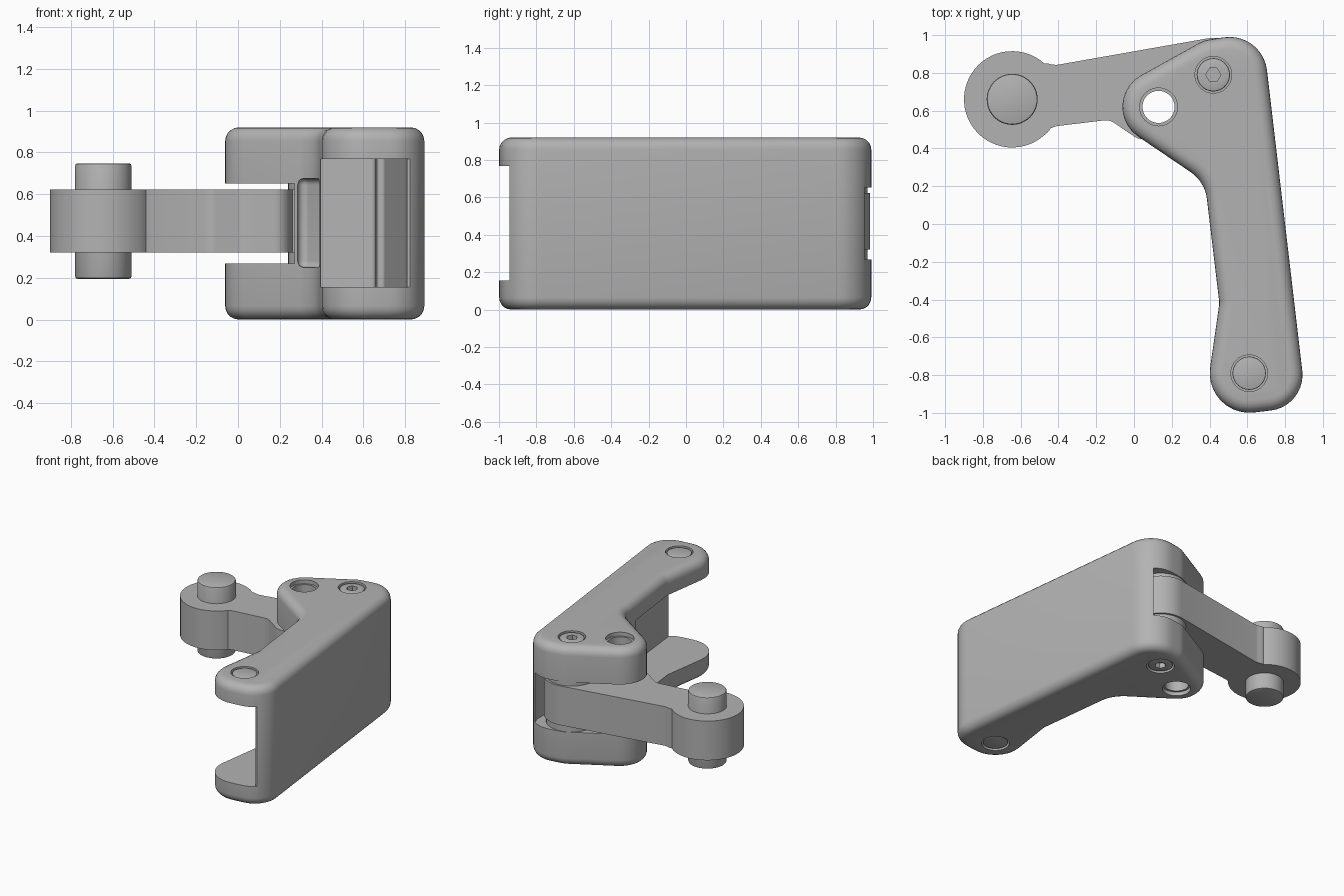
import bpy, bmesh
from math import sin, cos, tan, pi, radians
from mathutils import Vector

old = bpy.data.objects.get("Cube")
if old:
    bpy.data.objects.remove(old, do_unlink=True)

grey = bpy.data.materials.new("plain_grey")
grey.use_nodes = True
grey.diffuse_color = (0.45, 0.45, 0.45, 1)
grey.node_tree.nodes["Principled BSDF"].inputs["Base Color"].default_value = (0.45, 0.45, 0.45, 1)

HEIGHT = 0.92
MID = HEIGHT / 2


def rounded(corners, steps=10):
    """Replace every (x, y, radius) corner with a tangent arc."""
    out = []
    for i, (x, y, r) in enumerate(corners):
        p = Vector((x, y))
        if r == 0:
            out.append(p)
            continue
        a = (Vector(corners[i - 1][:2]) - p).normalized()
        b = (Vector(corners[(i + 1) % len(corners)][:2]) - p).normalized()
        half = a.angle(b) / 2
        centre = p + (a + b).normalized() * r / sin(half)
        start = p + a * r / tan(half) - centre
        end = p + b * r / tan(half) - centre
        sweep = start.angle(end)
        for k in range(steps + 1):
            t = k / steps
            out.append(centre + (start * sin((1 - t) * sweep) + end * sin(t * sweep)) / sin(sweep))
    return out


def circle(x, y, r, n=48, start=0, end=360):
    full = end - start == 360
    return [Vector((x + r * cos(radians(start + (end - start) * k / (n if full else n - 1))),
                    y + r * sin(radians(start + (end - start) * k / (n if full else n - 1)))))
            for k in range(n)]


def prism(name, points, low, high, bevel=0, segments=5):
    """Extrude an outline and soften its two rims."""
    bm = bmesh.new()
    base = bm.faces.new([bm.verts.new((p.x, p.y, low)) for p in points])
    up = bmesh.ops.extrude_face_region(bm, geom=[base])["geom"]
    bmesh.ops.translate(bm, vec=(0, 0, high - low),
                        verts=[v for v in up if isinstance(v, bmesh.types.BMVert)])
    bmesh.ops.recalc_face_normals(bm, faces=bm.faces)
    if bevel:
        rims = [e for e in bm.edges if abs(e.verts[0].co.z - e.verts[1].co.z) < 1e-5]
        bmesh.ops.bevel(bm, geom=rims, offset=bevel, segments=segments, profile=0.5, affect='EDGES')
    mesh = bpy.data.meshes.new(name)
    bm.to_mesh(mesh)
    bm.free()
    mesh.materials.append(grey)
    ob = bpy.data.objects.new(name, mesh)
    bpy.context.collection.objects.link(ob)
    return ob


def carve(ob, cutters):
    """Subtract the cutters, bake the result and drop the helpers."""
    for c in cutters:
        c.hide_render = True
        mod = ob.modifiers.new("cut", 'BOOLEAN')
        mod.operation, mod.solver, mod.object = 'DIFFERENCE', 'EXACT', c
    bpy.context.view_layer.update()
    done = ob.evaluated_get(bpy.context.evaluated_depsgraph_get())
    mesh = bpy.data.meshes.new_from_object(done)
    ob.modifiers.clear()
    ob.data = mesh
    for c in cutters:
        bpy.data.objects.remove(c, do_unlink=True)


PIVOT, HOLE = (0.42, 0.79), (0.13, 0.62)
FRONT_PIN, END_PIN = (0.61, -0.79), (-0.645, 0.66)

# Housing: one outline with soft rims
housing = prism("housing", rounded([
    (-0.234, 0.636, 0.19), (0.375, 0.224, 0.2), (0.452, -0.42, 0.15), (0.364, -1.03, 0.21),
    (0.913, -0.965, 0.19), (0.68, 1.02, 0.2), (0.37, 0.972, 0.18)]), 0, HEIGHT, 0.065)

# Front cavity that leaves two flanges and the side wall
cuts = [prism("cavity_cutter", rounded([
    (0.2, -1.1, 0), (1.0, -1.1, 0), (1.0, -0.945, 0), (0.81, -0.945, 0), (0.7, 0.06, 0.02),
    (0.665, 0.06, 0.01), (0.66, -0.02, 0.02), (0.2, 0.1, 0)]), 0.155, 0.768)]
# Back slot for the arm, and the relief on the slanted side
cuts.append(prism("slot_cutter", rounded([
    (-0.3, 0.1, 0), (0.27, 0.1, 0), (0.27, 0.5, 0.05), (0.64, 0.52, 0.15),
    (0.64, 0.9, 0.1), (0.57, 1.1, 0), (-0.3, 1.1, 0)]), 0.268, 0.652))
cuts.append(prism("relief_cutter", rounded([
    (0.285, 0.15, 0), (0.5, 0.05, 0), (0.42, 0.2, 0.03), (0.285, 0.36, 0.03)]), 0.25, 0.675, 0.03))
# Through hole with counterbores, and seats for bolt and pin caps
cuts.append(prism("hole_cutter", circle(*HOLE, 0.085), -0.1, 1.1))
for z in (0, HEIGHT):
    cuts.append(prism("counterbore_cutter", circle(*HOLE, 0.1), z - 0.03, z + 0.03))
    for spot in (PIVOT, FRONT_PIN):
        cuts.append(prism("seat_cutter", circle(*spot, 0.097), z - 0.05, z + 0.05))
carve(housing, cuts)

# Arm: round eye, narrow neck and wide pivot end
eye = circle(*END_PIN, 0.255, 40, 48, 312)
neck = rounded([(-0.455, 0.487, 0), (-0.44, 0.508, 0), (-0.41, 0.518, 0), (-0.13, 0.552, 0.08),
                (0.02, 0.45, 0.08), (0.24, 0.45, 0.08), (0.26, 0.58, 0)])
pivot_end = circle(*PIVOT, 0.195, 24, -90, 100)
arm = prism("arm", eye + neck + pivot_end +
            [Vector(p) for p in ((-0.41, 0.842), (-0.44, 0.845), (-0.455, 0.85))], 0.32, 0.622)
carve(arm, [prism("arm_hole_cutter", circle(*HOLE, 0.09), 0.2, 0.7)])

parts = [housing, arm]
parts.append(prism("end_pin", circle(*END_PIN, 0.135), 0.195, 0.748, 0.012, 2))
parts.append(prism("pivot_spacer", circle(*PIVOT, 0.18), 0.262, 0.658))

# Flush caps on both faces: socket bolt at the pivot, plain pin at the front
for side, level, inward in (("top", HEIGHT, -1), ("bottom", 0, 1)):
    face, deep = level + inward * 0.006, level + inward * 0.07
    bolt = prism(side + "_bolt", circle(*PIVOT, 0.088), min(face, deep), max(face, deep), 0.008, 2)
    carve(bolt, [prism("socket_cutter", circle(*PIVOT, 0.04, 6),
                       level - 0.045, level + 0.045)])
    parts.append(bolt)
    parts.append(prism(side + "_front_pin", circle(*FRONT_PIN, 0.088),
                       min(face, deep), max(face, deep), 0.006, 2))

# Smooth curved walls, keep hard edges
for ob in bpy.context.selected_objects:
    ob.select_set(False)
for ob in parts:
    ob.select_set(True)
bpy.context.view_layer.objects.active = housing
bpy.ops.object.shade_smooth_by_angle(angle=radians(32))
